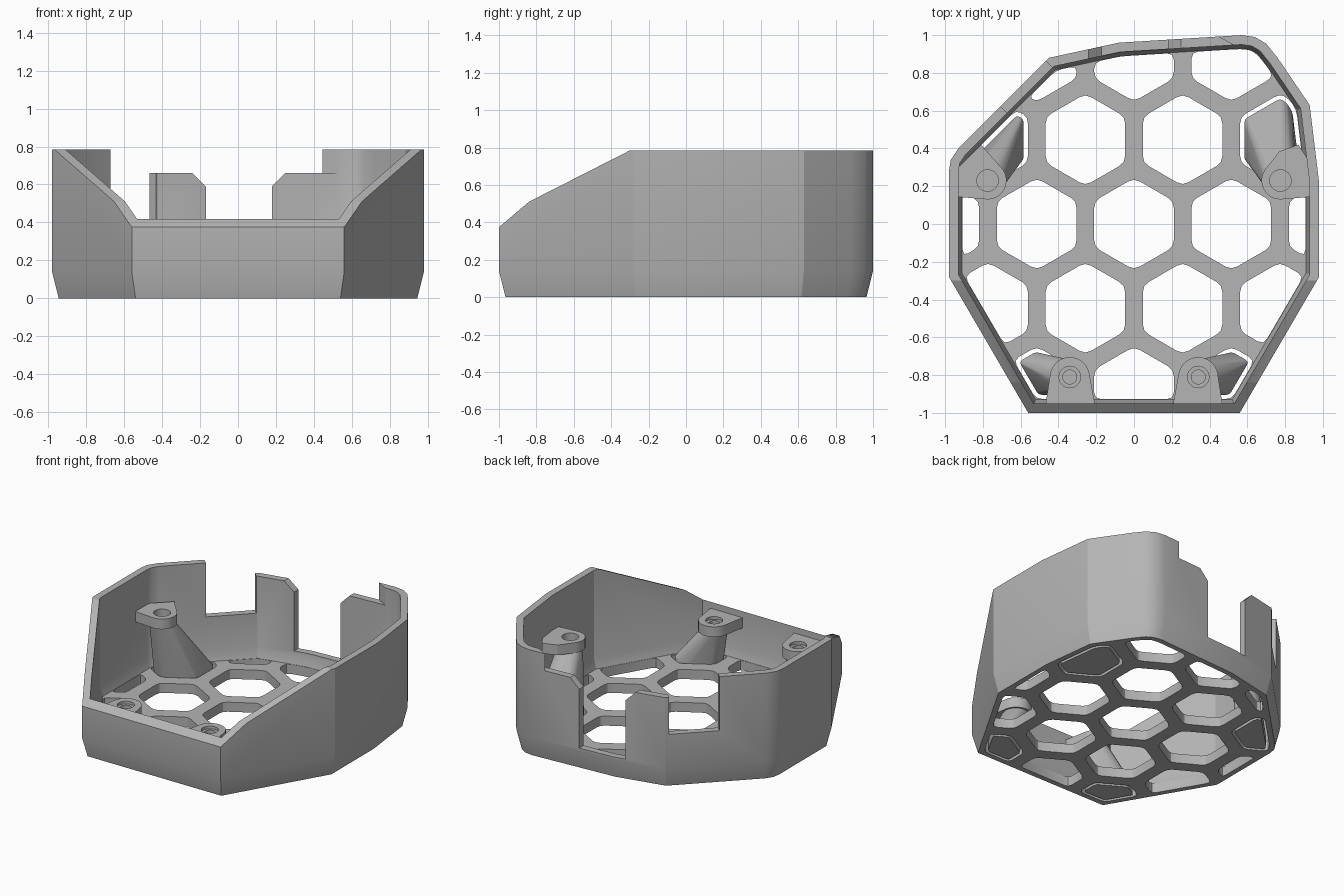
import bpy, bmesh, math
from mathutils import Vector

if "Cube" in bpy.data.objects:
    bpy.data.objects.remove(bpy.data.objects["Cube"], do_unlink=True)

GREY = (0.46, 0.46, 0.46, 1)
grey = bpy.data.materials.new("grey plastic")
grey.use_nodes = True
grey.diffuse_color = GREY
grey.node_tree.nodes["Principled BSDF"].inputs["Base Color"].default_value = GREY


def finish(name, bm):
    bmesh.ops.recalc_face_normals(bm, faces=bm.faces)
    mesh = bpy.data.meshes.new(name)
    bm.to_mesh(mesh)
    bm.free()
    mesh.materials.append(grey)
    ob = bpy.data.objects.new(name, mesh)
    bpy.context.collection.objects.link(ob)
    return ob


def solid(name, rings):
    """Closed loft through rings of equal length."""
    bm = bmesh.new()
    loops = [[bm.verts.new(p) for p in ring] for ring in rings]
    n = len(loops[0])
    for a, b in zip(loops, loops[1:]):
        for i in range(n):
            j = (i + 1) % n
            bm.faces.new((a[i], a[j], b[j], b[i]))
    bm.faces.new(loops[0][::-1])
    bm.faces.new(loops[-1])
    return finish(name, bm)


def at(pts, z):
    return [(p[0], p[1], z) for p in pts]


def prism(name, pts, z0, z1):
    return solid(name, [at(pts, z0), at(pts, z1)])


def hull(name, points):
    bm = bmesh.new()
    verts = [bm.verts.new(p) for p in points]
    res = bmesh.ops.convex_hull(bm, input=verts)
    junk = {g for g in res["geom_interior"] + res["geom_unused"]
            if isinstance(g, bmesh.types.BMVert)}
    bmesh.ops.delete(bm, geom=list(junk), context='VERTS')
    bmesh.ops.dissolve_limit(bm, angle_limit=0.01, verts=bm.verts, edges=bm.edges)
    return finish(name, bm)


def activate(ob):
    bpy.ops.object.select_all(action='DESELECT')
    ob.select_set(True)
    bpy.context.view_layer.objects.active = ob


def cut(ob, cutter):
    activate(ob)
    mod = ob.modifiers.new("cut", 'BOOLEAN')
    mod.operation, mod.solver, mod.object = 'DIFFERENCE', 'EXACT', cutter
    bpy.ops.object.modifier_apply(modifier=mod.name)
    bpy.data.objects.remove(cutter, do_unlink=True)


def smooth(ob, degrees):
    activate(ob)
    bpy.ops.object.shade_smooth_by_angle(angle=math.radians(degrees))


def circle(c, r, n=32, turn=0):
    return [Vector((c[0] + r * math.cos(turn + math.tau * i / n),
                    c[1] + r * math.sin(turn + math.tau * i / n))) for i in range(n)]


def edge_normal(a, b):
    d = (b - a).normalized()
    return Vector((-d.y, d.x))


def inset(pts, d):
    """Mitred inward offset of a counter-clockwise convex outline."""
    out = []
    for i, p in enumerate(pts):
        n1 = edge_normal(pts[i - 1], p)
        n2 = edge_normal(p, pts[(i + 1) % len(pts)])
        out.append(p + (n1 + n2) * d / (1 + n1.dot(n2)))
    return out


def clip(poly, region):
    """Intersection of two convex polygons."""
    for i, b in enumerate(region):
        a = region[i - 1]
        n = edge_normal(a, b)
        out = []
        for k, q in enumerate(poly):
            p = poly[k - 1]
            dp, dq = (p - a).dot(n), (q - a).dot(n)
            if dp * dq < 0:
                out.append(p.lerp(q, dp / (dp - dq)))
            if dq >= 0:
                out.append(q)
        poly = out
        if len(poly) < 3:
            return []
    return [p for k, p in enumerate(poly) if (p - poly[k - 1]).length > 0.004]


def fillet(poly, r):
    out = []
    for i, p in enumerate(poly):
        e1, e2 = poly[i - 1] - p, poly[(i + 1) % len(poly)] - p
        a = p + e1 * min(r / e1.length, 0.4)
        b = p + e2 * min(r / e2.length, 0.4)
        out += [a, (a + 2 * p + b) / 4, b]
    return out


def area(p):
    return abs(sum(p[i - 1].cross(p[i]) for i in range(len(p)))) / 2 if len(p) > 2 else 0


# Shell: tapered foot, straight wall, hollow inside
outline = [Vector(p) for p in (
    (-.56, -1), (.56, -1), (.98, -.28), (.98, .22), (.93, .63), (.76, .88), (.70, .955),
    (.64, .99), (.57, 1), (-.08, .96), (-.45, .88), (-.93, .40), (-.97, .34), (-.98, .28),
    (-.98, -.28))]
TOP, FLOOR = .785, .07
shell = solid("shell", [at(inset(outline, .035), 0), at(outline, .14), at(outline, TOP)])
cut(shell, solid("cavity", [at(inset(outline, .07), FLOOR), at(inset(outline, .05), .14),
                            at(inset(outline, .05), 1)]))

# Sloping front rim
for profile in ([(-1.1, .29), (-.84, .51), (-.6, .713), (-.6, 1), (-1.1, 1)],
                [(-1.1, .378), (-.3, TOP), (-.2, .836), (-.2, 1), (-1.1, 1)]):
    cut(shell, solid("slope", [[(x, y, z) for y, z in profile] for x in (-1.2, 1.2)]))

# Rear openings: side notch, lowered tabs, central notch with chamfered shoulders
p1, p2, out = Vector((-.71, .625)), Vector((-.46, .855)), Vector((-.72, .69)) * .15
cut(shell, prism("side_notch", fillet([p1 - out, p2 - out, p2 + out, p1 + out], .01), .39, 1))
cut(shell, prism("tab_top", [(-.5, .8), (.56, .8), (.56, .93), (.43, 1), (.40, 1.1), (-.55, 1.1)],
                 .66, 1))
notch = [(-.17, .16), (.18, .16), (.18, .59), (.26, .67), (-.25, .67), (-.17, .59)]
cut(shell, solid("centre_notch", [[(x, y, z) for x, z in notch] for y in (.8, 1.1)]))

# Honeycomb floor
PITCH, ROW = .515, .446
region = inset(outline, .073)
feet = {}
for row in range(-2, 3):
    for col in range(-3, 4):
        c = Vector(((col + (row % 2) / 2) * PITCH, row * ROW))
        hole = clip(circle(c, .243, 6, math.pi / 6), region)
        if area(hole) < .006:
            continue
        feet[(round(c.x, 2), row)] = hole
        cut(shell, prism("hole", fillet(hole, .035), -.1, FLOOR + .02))
smooth(shell, 25)


# Screw posts: a foot standing in a floor hole, a leaning strut and a bored head
def post(name, key, centre, radius, corners, top, bores):
    foot = fillet(inset(feet[key], .022), .02)
    under = top - .075
    strut = hull(name + "_strut", at(foot, 0) + at(foot, FLOOR)
                 + at(circle(centre, radius * .85), under + .005))
    smooth(strut, 25)
    plan = circle(centre, radius) + [Vector(p) for p in corners]
    head = hull(name + "_head", at(plan, under) + at(plan, top))
    for r, depth in bores:
        cut(head, prism("bore", circle(centre, r), top - depth, top + .05))
    smooth(head, 25)


for side, s in (("left", 1), ("right", -1)):
    key = min(feet, key=lambda k: abs(k[0] - s * PITCH) + abs(k[1] + 2))
    post("front_" + side + "_post", key, (s * .34, -.81), .105,
         [(s * .205, -.965), (s * .47, -.965)], .37, [(.057, .02), (.037, .06)])
    key = min(feet, key=lambda k: abs(k[0] - s * PITCH * 1.5) + abs(k[1] - 1))
    corners = ([(.95, .145), (.95, .30), (.87, .42), (.77, .385)] if s > 0
               else [(-.95, .145), (-.95, .28), (-.81, .42)])
    post("back_" + side + "_post", key, (s * .775, .23), .10, corners, .53, [(.057, .06)])
